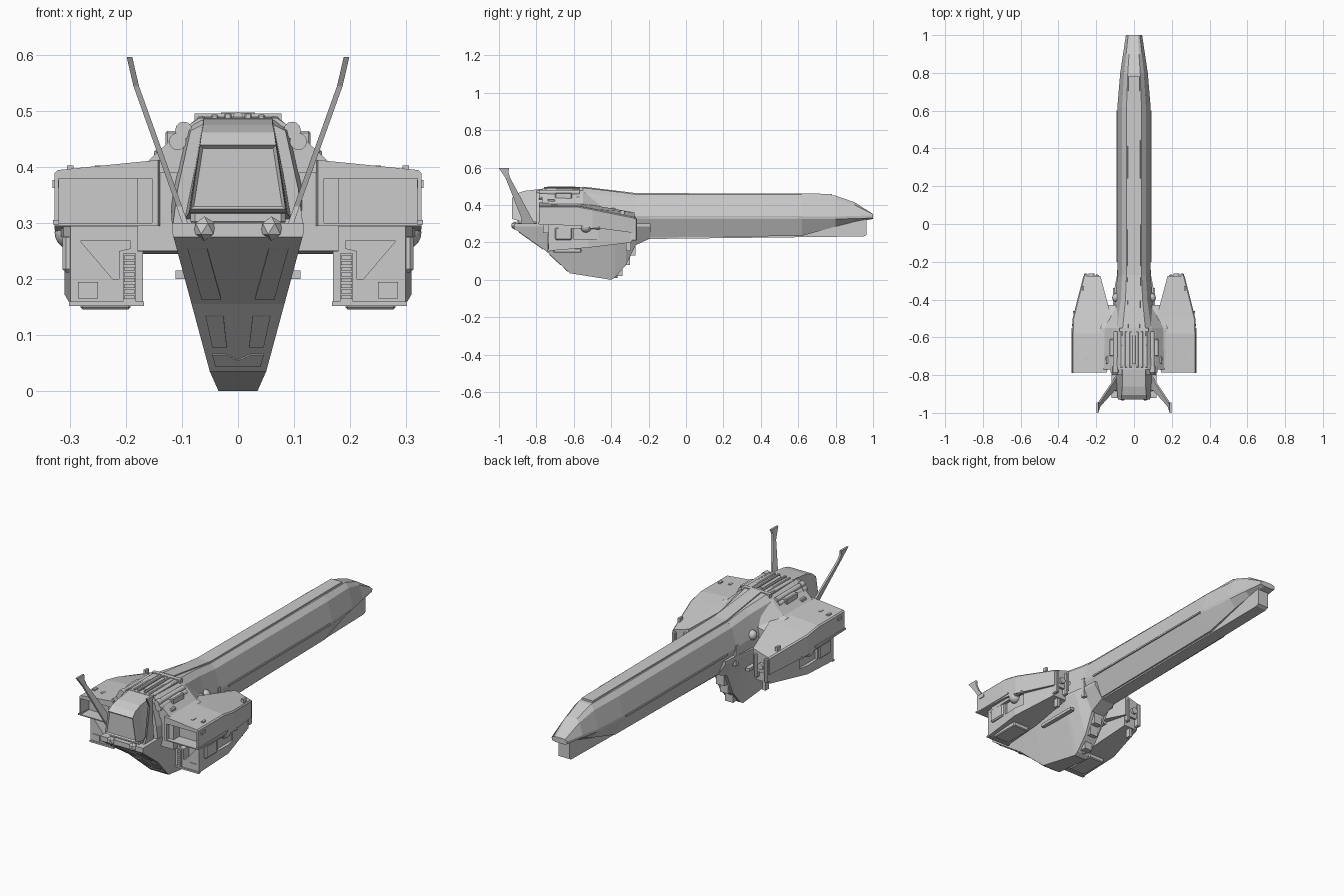
import bpy, bmesh, math
from mathutils import Vector, Matrix

cube = bpy.data.objects.get("Cube")
if cube:
    bpy.data.objects.remove(cube, do_unlink=True)

GREY = (0.6, 0.6, 0.6, 1)
hull_grey = bpy.data.materials.new("hull_grey")
hull_grey.use_nodes = True
hull_grey.diffuse_color = GREY
bsdf = hull_grey.node_tree.nodes["Principled BSDF"]
bsdf.inputs["Base Color"].default_value = GREY
bsdf.inputs["Roughness"].default_value = 0.7


def finish(name, bm, mirror=False, smooth=False):
    bmesh.ops.recalc_face_normals(bm, faces=bm.faces)
    me = bpy.data.meshes.new(name)
    bm.to_mesh(me)
    bm.free()
    me.materials.append(hull_grey)
    ob = bpy.data.objects.new(name, me)
    bpy.context.collection.objects.link(ob)
    if mirror:
        ob.modifiers.new("mirror", "MIRROR")
    if smooth:
        bpy.ops.object.select_all(action="DESELECT")
        ob.select_set(True)
        bpy.context.view_layer.objects.active = ob
        bpy.ops.object.shade_smooth_by_angle(angle=math.radians(28))
    return ob


def skin(rings):
    """Closed skin over rings of 3D points, capped at both ends."""
    bm = bmesh.new()
    rows = [[bm.verts.new(p) for p in r] for r in rings]
    n = len(rows[0])
    for a, b in zip(rows, rows[1:]):
        for i in range(n):
            j = (i + 1) % n
            bm.faces.new((a[i], a[j], b[j], b[i]))
    bm.faces.new(rows[0])
    bm.faces.new(rows[-1])
    return bm


def hull(name, sections, **kw):
    """Symmetric loft along y; each section is y and half a profile from the top down."""
    rings = [[(x, y, z) for x, z in half] + [(-x, y, z) for x, z in reversed(half)]
             for y, half in sections]
    return finish(name, skin(rings), **kw)


def box(name, x, y, z, mirror=False, bevel=0):
    bm = bmesh.new()
    bmesh.ops.create_cube(bm, size=1)
    for v in bm.verts:
        v.co = [(a + b) / 2 + c * (b - a) for (a, b), c in zip((x, y, z), v.co)]
    if bevel:
        bmesh.ops.bevel(bm, geom=bm.edges[:], offset=bevel, segments=1, affect="EDGES")
    return finish(name, bm, mirror)


def rod(name, a, b, r, sides=12, mirror=True):
    a, b = Vector(a), Vector(b)
    rot = (b - a).to_track_quat("Z", "Y").to_matrix().to_4x4()
    bm = bmesh.new()
    bmesh.ops.create_cone(bm, cap_ends=True, segments=sides, radius1=r, radius2=r,
                          depth=(b - a).length, matrix=Matrix.Translation((a + b) / 2) @ rot)
    return finish(name, bm, mirror, smooth=sides > 8)


def cut(target, cutter):
    m = target.modifiers.new("cut", "BOOLEAN")
    m.operation, m.object, m.solver = "DIFFERENCE", cutter, "EXACT"
    bpy.context.view_layer.objects.active = target
    bpy.ops.object.modifier_move_to_index(modifier="cut", index=0)
    bpy.ops.object.modifier_apply(modifier="cut")
    bpy.data.objects.remove(cutter, do_unlink=True)


# Long boom with a tapering tail tip
def boom_row(y, w, top, chine, low, bottom):
    return y, [(w * .45, top), (w * .72, top - (top - chine) * .2), (w, chine),
               (w * .97, chine - .014), (w * .5, bottom + (low - bottom))]

hull("boom_shell", [boom_row(-.28, .088, .457, .34, .225, .225),
                    boom_row(.62, .088, .455, .34, .235, .235),
                    boom_row(.8, .073, .45, .338, .285, .285),
                    boom_row(.9, .058, .415, .342, .31, .31),
                    boom_row(1, .043, .352, .344, .325, .325)])
hull("boom_keel", [(-.24, [(.038, .33), (.038, .218)]), (.95, [(.03, .33), (.03, .232)]),
                   (.965, [(.03, .33), (.03, .24)])])
hull("boom_spine", [(-.55, [(.03, .498), (.034, .45)]), (-.27, [(.036, .464), (.04, .44)]),
                    (.78, [(.03, .46), (.034, .44)])])
box("boom_rail", (.083, .092), (-.2, .6), (.328, .336), True)
box("boom_collar", (.03, .091), (-.285, -.265), (.25, .35), True)

# Lower hull: sloped prow face and deep keel
def prow_w(z):
    return .118 - (.285 - z) * .27

def hull_row(y, keel, deck=.118, kw=None):
    return y, [(deck, .3), (deck, .285), (kw or prow_w(keel), keel)]

hull("lower_hull", [hull_row(-.92, .275), hull_row(-.75, .155), hull_row(-.62, .035),
                    hull_row(-.4, 0, .11, .035), hull_row(-.38, .012, .108, .035),
                    hull_row(-.32, .08, .1, .036), hull_row(-.27, .185, .09, .038),
                    hull_row(-.19, .222, .086, .04)])
for i, (y, z) in enumerate([(-.37, .04), (-.33, .1), (-.3, .15)]):
    box(f"keel_step_{i}", (-.022, .022), (y - .05, y + .03), (z - .02, z + .05))
rod("keel_pin", (0, -.375, .01), (0, -.375, .06), .008, 8, False)
box("side_seam", (.09, .112), (-.56, -.34), (.2, .215), True)

# Thin panels lying on the prow face
def prow_panel(name, corners):
    rings = []
    for lift in (-.002, .003):
        ring = []
        for x, z in corners:
            if z > .155:
                y = -.75 - (z - .155) / .12 * .17
            else:
                y = -.62 - (z - .035) / .12 * .13
            ring.append((x, y - lift * .7, z - lift * .7))
        rings.append(ring)
    finish(name, skin(rings), True)

prow_panel("prow_panel_upper", [(.055, .255), (.09, .255), (.065, .165), (.03, .165)])
prow_panel("prow_panel_lower", [(.026, .135), (.058, .135), (.046, .08), (.02, .08)])
prow_panel("prow_panel_foot", [(.022, .066), (.046, .066), (.04, .045), (0, .045), (0, .056)])

# Upper fuselage, fairing into the boom
hull("fuselage", [(-.8, [(.06, .478), (.085, .465), (.108, .36), (.118, .285)]),
                  (-.74, [(.07, .49), (.095, .47), (.12, .36), (.118, .285)]),
                  (-.55, [(.06, .492), (.09, .468), (.118, .36), (.115, .285)]),
                  (-.4, [(.045, .475), (.07, .45), (.1, .35), (.1, .28)]),
                  (-.27, [(.04, .457), (.063, .434), (.088, .34), (.086, .28)])])
hull("shoulder_fairing", [(-.77, [(.07, .488), (.1, .468), (.16, .412), (.17, .39)]),
                          (-.55, [(.065, .485), (.095, .466), (.155, .41), (.165, .39)]),
                          (-.42, [(.03, .44), (.05, .43), (.085, .38), (.09, .36)])])

# Cockpit with an overhanging window
cockpit = hull("cockpit", [(-.93, [(.068, .44), (.085, .325)]),
                           (-.905, [(.065, .462), (.088, .318)]),
                           (-.86, [(.062, .476), (.09, .315)]),
                           (-.74, [(.062, .49), (.1, .3)])])
bm = bmesh.new()
bm.from_mesh(cockpit.data)
window = min(bm.faces, key=lambda f: f.calc_center_median().y)
bmesh.ops.inset_individual(bm, faces=[window], thickness=.008)
bmesh.ops.translate(bm, verts=window.verts, vec=(0, .007, 0))
bm.to_mesh(cockpit.data)
bm.free()
box("cockpit_sill", (-.085, .085), (-.9, -.76), (.295, .33), bevel=.008)

# Sensor studs under the window
for side, sx in (("left", 1), ("right", -1)):
    bm = bmesh.new()
    bmesh.ops.create_icosphere(bm, subdivisions=1, radius=.022,
                               matrix=Matrix.Translation((sx * .06, -.915, .29)))
    finish(f"sensor_stud_{side}", bm)

# Swept antenna blades
def blade_ring(x, y0, y1, z, t=.005):
    return [(x - t, y0, z), (x + t, y0, z), (x + t, y1, z), (x - t, y1, z)]

finish("antenna_blade", skin([blade_ring(.088, -.885, -.8, .28), blade_ring(.105, -.88, -.825, .33),
                              blade_ring(.182, -.965, -.94, .545),
                              blade_ring(.189, -.985, -.95, .575),
                              blade_ring(.194, -1, -.945, .597)]), True)

# Wings with recessed front intakes
def side_ring(y, xi, xo, bottom, top_in, top_out, chamfer=.006):
    return [(xi, y, bottom), (xo, y, bottom), (xo, y, top_out - chamfer),
            (xo - chamfer, y, top_out), (xi, y, top_in)]

wing = finish("wing", skin([side_ring(-.785, .143, .328, .295, .413, .395),
                            side_ring(-.58, .11, .328, .29, .412, .395),
                            side_ring(-.5, .118, .325, .28, .4, .38),
                            side_ring(-.275, .178, .268, .25, .36, .335)]), True)
cut(wing, box("intake_cutter", (.154, .321), (-.9, -.72), (.3, .38)))
finish("wing_root", skin([side_ring(-.765, .05, .18, .25, .44, .408),
                          side_ring(-.55, .05, .18, .245, .44, .405),
                          side_ring(-.43, .05, .15, .27, .39, .375)]), True)

# Lower pods with a triangular front recess
pod = finish("lower_pod", skin([side_ring(-.735, .17, .3, .155, .3, .3),
                                side_ring(-.52, .17, .31, .172, .3, .3),
                                side_ring(-.29, .185, .262, .2, .3, .3)]), True)
tri = [(.192, .268), (.282, .268), (.224, .2), (.213, .2), (.213, .25), (.192, .255)]
cut(pod, finish("recess_cutter", skin([[(x, y, z) for x, z in tri] for y in (-.8, -.69)])))
cut(pod, box("side_cutter", (.293, .4), (-.6, -.47), (.215, .285)))
hull_side = [(.3, -.72), (.312, -.69), (.318, -.5), (.3, -.45)]
finish("pod_side_armour", skin([[(x, y, z) for x, y in hull_side] for z in (.275, .294)]), True)
box("pod_side_block", (.295, .314), (-.7, -.61), (.212, .28), True, .006)
box("pod_foot", (.192, .282), (-.71, -.56), (.146, .17), True, .004)
box("pod_lip", (.168, .302), (-.742, -.728), (.152, .16), True)
box("vent_base", (.182, .206), (-.74, -.73), (.16, .246), True)
for i in range(8):
    z = .164 + i * .0102
    box(f"vent_slat_{i}", (.184, .204), (-.744, -.738), (z, z + .007), True)
box("pod_hatch", (.25, .286), (-.738, -.733), (.165, .195), True)

# Side turrets and fittings
bm = bmesh.new()
bmesh.ops.create_uvsphere(bm, u_segments=16, v_segments=10, radius=.03,
                          matrix=Matrix.Translation((.298, -.535, .283)))
finish("side_turret", bm, True, smooth=True)
rod("turret_barrel", (.3, -.535, .283), (.316, -.46, .275), .007, 8)
bm = bmesh.new()
bmesh.ops.create_uvsphere(bm, u_segments=16, v_segments=10, radius=.024,
                          matrix=Matrix.Translation((.092, -.39, .36)))
finish("neck_turret", bm, True, smooth=True)
box("wing_side_bolt", (.32, .332), (-.76, -.73), (.363, .377), True)
box("wing_side_rail", (.32, .331), (-.79, -.55), (.298, .306), True)

# Aft end of the pods
box("aft_clamp_outer", (.246, .264), (-.3, -.262), (.21, .33), True, .004)
box("aft_clamp_inner", (.186, .204), (-.3, -.268), (.22, .34), True, .004)
rod("aft_nozzle", (.226, -.3, .285), (.226, -.262, .285), .016)
box("aft_pin", (.218, .234), (-.32, -.295), (.155, .22), True)

# Wing-top hatches
for i, (x, y) in enumerate([(.27, -.34), (.29, -.49), (.25, -.71), (.3, -.7)]):
    z = .383 if y < -.6 else .35
    box(f"wing_hatch_{i}", (x - .006, x + .006), (y - .012, y + .012), (z, z + .02), True)

# Twin guns on the shoulders
for i, (x, z) in enumerate([(.097, .466), (.108, .446)]):
    rod(f"gun_body_{i}", (x, -.77, z), (x, -.57, z), .012)
    rod(f"gun_collar_{i}", (x, -.785, z), (x, -.755, z), .0155)
box("gun_mount", (.09, .13), (-.7, -.61), (.42, .465), True, .004)

# Dorsal ridges and machinery
for i, x in enumerate((.018, .042, .066)):
    box(f"dorsal_ridge_{i}", (x - .006, x + .006), (-.76, -.57), (.47, .497 - i * .003), True, .002)
box("dorsal_frame", (-.078, .078), (-.57, -.55), (.46, .496))
rod("dorsal_pipe", (0, -.74, .49), (0, -.59, .49), .009, mirror=False)
box("shoulder_block", (.125, .15), (-.74, -.7), (.41, .432), True, .004)
